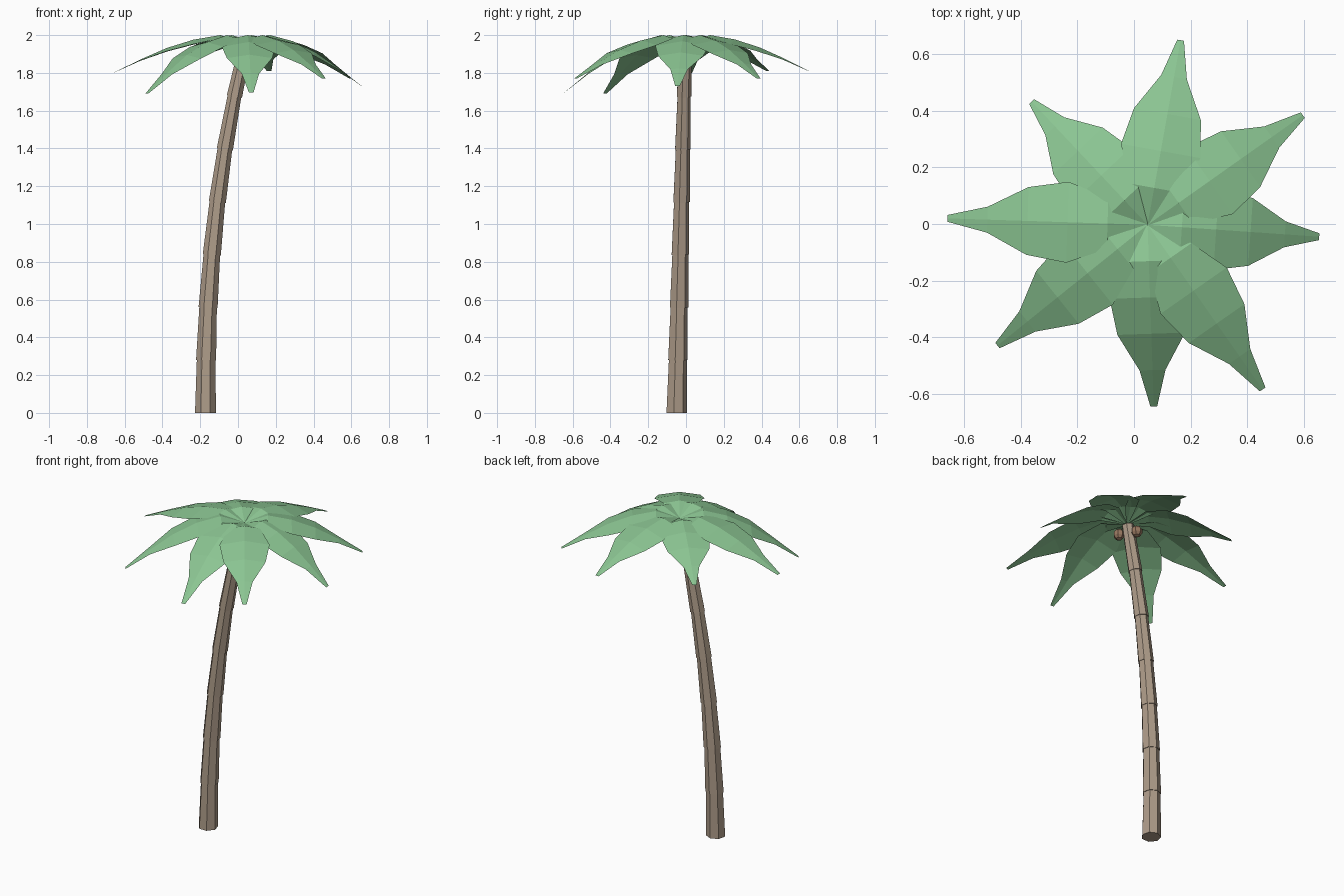
import bpy, bmesh
from math import sin, cos, pi, radians
from mathutils import Vector

if "Cube" in bpy.data.objects:
    bpy.data.objects.remove(bpy.data.objects["Cube"])


def material(name, rgb):
    m = bpy.data.materials.new(name)
    m.diffuse_color = (*rgb, 1)
    m.use_nodes = True
    m.node_tree.nodes["Principled BSDF"].inputs["Base Color"].default_value = m.diffuse_color
    return m


bark = material("bark", (0.42, 0.33, 0.25))
green = material("leaf_green", (0.26, 0.56, 0.29))
brown = material("nut_brown", (0.32, 0.19, 0.12))


def finish(bm, name, mat):
    me = bpy.data.meshes.new(name)
    bm.to_mesh(me)
    bm.free()
    me.materials.append(mat)
    ob = bpy.data.objects.new(name, me)
    bpy.context.collection.objects.link(ob)
    return ob


# Trunk: seven-sided stacked segments, each with a small ledge at its foot
TOP, SEGS, SIDES = 1.955, 7, 7


def trunk_centre(t):
    return Vector((-0.172 + 0.215 * t ** 2.2, -0.052 + 0.047 * t, TOP * t))


bm = bmesh.new()
rings = []
for i in range(SEGS):
    for t, flare in ((i / SEGS, 0.0), ((i + 1) / SEGS, -0.004)):
        r = 0.057 - 0.019 * t + flare
        c = trunk_centre(t)
        tilt = 0.24 * t ** 1.2 if 0 < t else 0
        ring = []
        for k in range(SIDES):
            a = pi / 2 + 2 * pi * k / SIDES
            ring.append(bm.verts.new(c + Vector((r * cos(a), r * sin(a), -r * cos(a) * tilt))))
        rings.append(ring)
for a, b in zip(rings, rings[1:]):
    for k in range(SIDES):
        j = (k + 1) % SIDES
        bm.faces.new((a[k], a[j], b[j], b[k]))
bm.faces.new(rings[0][::-1])
bm.faces.new(rings[-1])
finish(bm, "trunk", bark)

# Fronds: folded blades rising from the hub, then drooping to the tip
HUB = Vector((0.048, -0.003, 1.955))
HALF = (0.006, 0.09, 0.143, 0.12, 0.046, 0.012)   # half widths along the blade
DROP = (0, 0.0, 0.12, 0.34, 0.65, 1.0)            # share of the tip's droop
FOLD = (0.0, 0.018, 0.025, 0.018, 0.006, 0.0)     # how far the edges hang
TIPS = ((0.655, -0.045, 1.73), (0.597, 0.385, 1.77), (0.165, 0.65, 1.81),
        (-0.362, 0.433, 1.81), (-0.66, 0.02, 1.80), (-0.483, -0.43, 1.69),
        (0.455, -0.585, 1.77), (0.07, -0.645, 1.695))

for n, tip in enumerate(TIPS):
    tip = Vector(tip)
    run = Vector((tip.x - HUB.x, tip.y - HUB.y, 0))
    side = Vector((-run.y, run.x, 0)).normalized()
    bm = bmesh.new()
    rows = []
    for i in range(6):
        c = HUB + run * (i / 5)
        c.z = HUB.z if i == 0 else 2.0 - (2.0 - tip.z) * DROP[i]
        hang = Vector((0, 0, -FOLD[i]))
        rows.append([bm.verts.new(p) for p in
                     (c - side * HALF[i] + hang, c, c + side * HALF[i] + hang)])
    for a, b in zip(rows, rows[1:]):
        for k in range(2):
            bm.faces.new((a[k], b[k], b[k + 1], a[k + 1]))
    finish(bm, f"frond_{n + 1}", green)

# Coconuts hanging below the crown
for n, deg in enumerate((-50, 110, 225)):
    a = radians(deg)
    bm = bmesh.new()
    bmesh.ops.create_uvsphere(bm, u_segments=7, v_segments=5, radius=0.034)
    nut = finish(bm, f"coconut_{n + 1}", brown)
    nut.location = (0.035 + 0.055 * cos(a), -0.007 + 0.055 * sin(a), 1.90)
